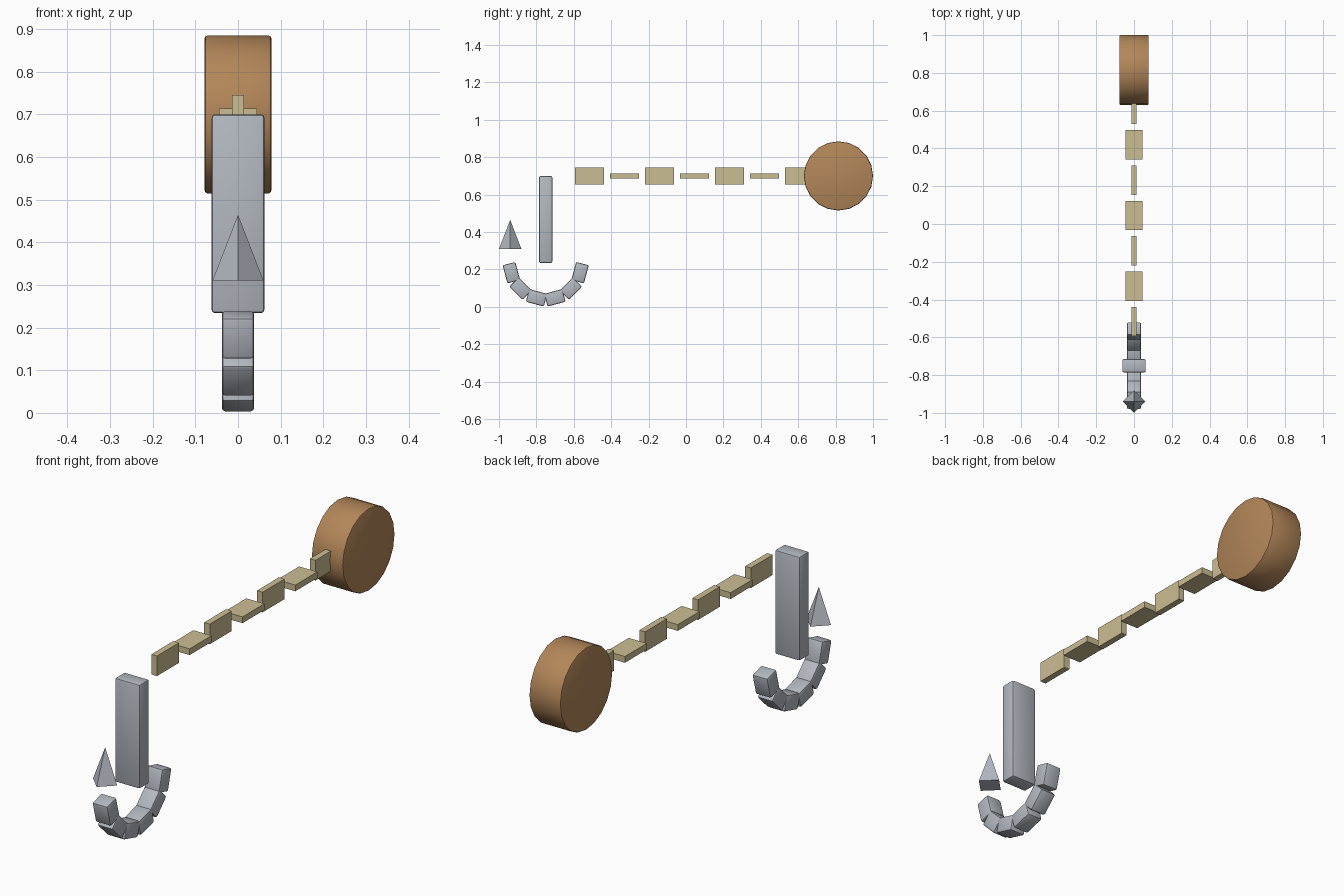
import bpy, math
from math import radians, sin, cos

if "Cube" in bpy.data.objects:
    bpy.data.objects.remove(bpy.data.objects["Cube"])


def material(name, rgb):
    m = bpy.data.materials.new(name)
    m.diffuse_color = (*rgb, 1)
    m.use_nodes = True
    m.node_tree.nodes["Principled BSDF"].inputs["Base Color"].default_value = m.diffuse_color
    return m


STEEL = material("steel_grey", (0.45, 0.48, 0.53))
ROPE = material("rope_tan", (0.60, 0.51, 0.29))
WOOD = material("wood_brown", (0.45, 0.24, 0.10))


def finish(name, mat, bevel=0.0, smooth=False):
    ob = bpy.context.object
    ob.name = name
    ob.data.materials.append(mat)
    bpy.ops.object.transform_apply(location=False, rotation=True, scale=True)
    if bevel:
        mod = ob.modifiers.new("bevel", 'BEVEL')
        mod.width = bevel
        mod.segments = 2
        mod.limit_method = 'ANGLE'
        bpy.ops.object.modifier_apply(modifier=mod.name)
    if smooth:
        bpy.ops.object.shade_smooth_by_angle(angle=radians(30))
    return ob


def box(name, loc, size, mat, tilt=0.0, bevel=0.0):
    bpy.ops.mesh.primitive_cube_add(size=1, location=loc, rotation=(tilt, 0, 0))
    bpy.context.object.scale = size
    return finish(name, mat, bevel, bevel > 0)


HOOK_Y, HOOK_Z, HOOK_R = -0.75, 0.232, 0.19

# Hook shank
box("shank", (0, HOOK_Y, 0.467), (0.124, 0.07, 0.466), STEEL, bevel=0.008)

# Curved hook: six blocks along a half circle
for i in range(6):
    a = radians(195 + 30 * i)
    box(f"hook_segment_{i + 1}",
        (0, HOOK_Y + HOOK_R * cos(a), HOOK_Z + HOOK_R * sin(a)),
        (0.076, 0.07, 0.10), STEEL, tilt=a, bevel=0.008)

# Pointed barb: four-sided pyramid
bpy.ops.mesh.primitive_cone_add(vertices=4, radius1=0.06, depth=0.155,
                                location=(0, -0.94, 0.3875))
finish("barb", STEEL)

# Chain of alternating flat links
for i in range(7):
    size = (0.028, 0.155, 0.09) if i % 2 == 0 else (0.09, 0.155, 0.028)
    box(f"chain_link_{i + 1}", (0, -0.516 + 0.187 * i, 0.70), size, ROPE)

# Drum at the end of the chain
bpy.ops.mesh.primitive_cylinder_add(vertices=20, radius=0.185, depth=0.156,
                                    location=(0, 0.815, 0.70),
                                    rotation=(0, radians(90), 0))
finish("drum", WOOD, 0.006, True)
